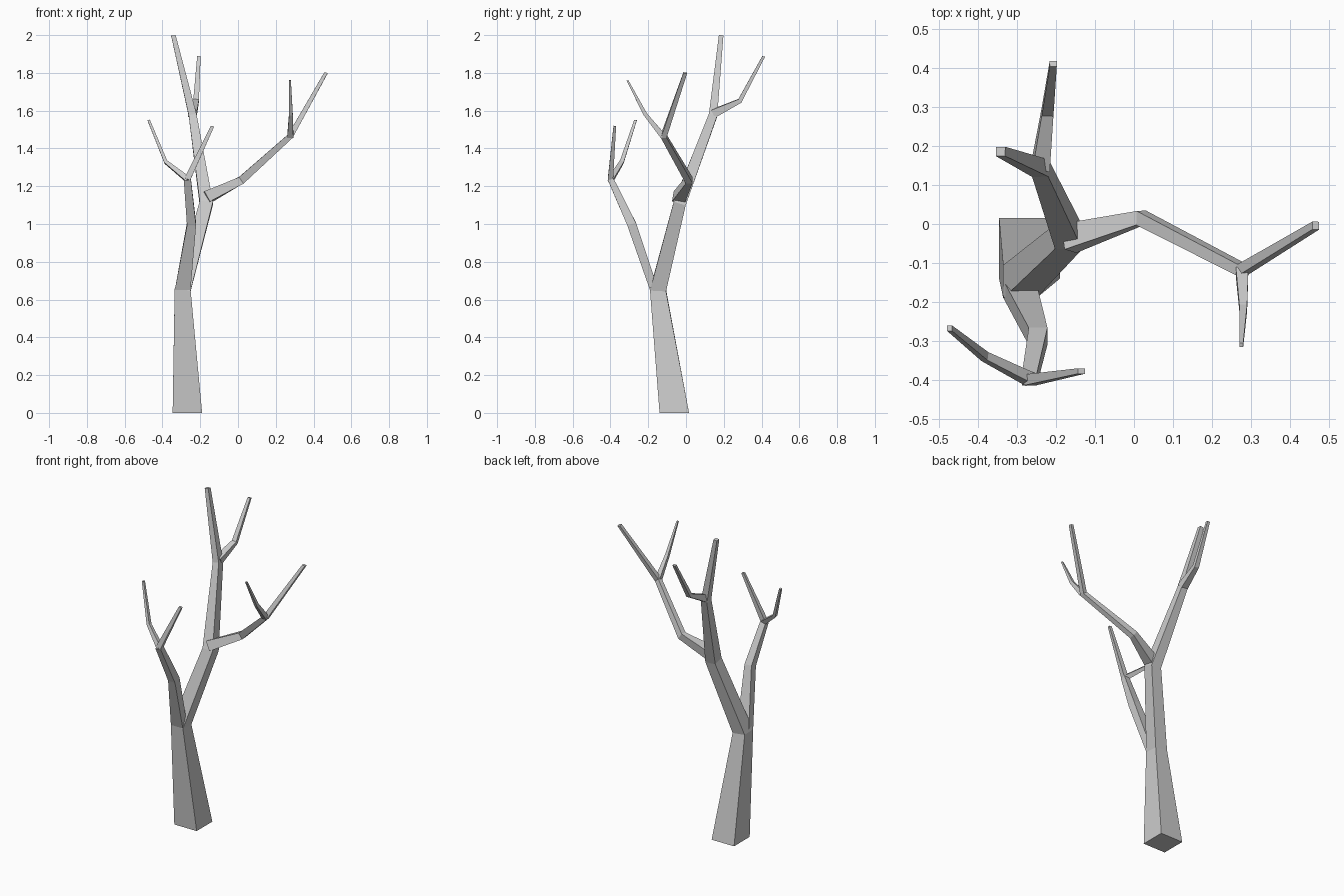
import bpy, bmesh
from mathutils import Vector

Z = Vector((0, 0, 1))


def limb(name, pts, start_dir=None):
    """Four-sided tapering limb; pts are (x, y, z, width, depth)."""
    pos = [Vector(p[:3]) for p in pts]
    segs = [(b - a).normalized() for a, b in zip(pos, pos[1:])]
    bm = bmesh.new()
    rings = []
    for i, p in enumerate(pts):
        if i == 0:
            d = start_dir or segs[0]
        elif i == len(pts) - 1:
            d = segs[-1] + Z
        else:
            d = segs[i - 1] + segs[i]
        q = Z.rotation_difference(d.normalized())
        w, h = p[3] / 2, p[4] / 2
        rings.append([bm.verts.new(pos[i] + q @ Vector((sx * w, sy * h, 0)))
                      for sx, sy in ((-1, -1), (1, -1), (1, 1), (-1, 1))])
    for a, b in zip(rings, rings[1:]):
        for k in range(4):
            n = (k + 1) % 4
            bm.faces.new((a[k], a[n], b[n], b[k]))
    bm.faces.new(rings[0][::-1])
    bm.faces.new(rings[-1])
    mesh = bpy.data.meshes.new(name)
    bm.to_mesh(mesh)
    bm.free()
    ob = bpy.data.objects.new(name, mesh)
    bpy.context.collection.objects.link(ob)
    return ob


# Trunk continuing into the tallest leader
limb("trunk", [(-.268, -.062, 0, .156, .156), (-.293, -.148, .65, .085, .085),
               (-.168, -.033, 1.11, .07, .066), (-.24, .143, 1.575, .042, .045),
               (-.342, .186, 1.998, .024, .024)], Z)
limb("leader_twig", [(-.24, .145, 1.585, .045, .045), (-.222, .285, 1.652, .03, .024),
                     (-.207, .411, 1.887, .018, .015)])

# Front limb and its two twigs
limb("front_limb", [(-.293, -.168, .65, .083, .045), (-.246, -.288, 1.0, .048, .048),
                    (-.268, -.398, 1.235, .038, .032)], Z)
limb("front_twig_left", [(-.265, -.399, 1.235, .03, .03), (-.382, -.34, 1.328, .019, .022),
                         (-.473, -.267, 1.55, .013, .014)])
limb("front_twig_right", [(-.268, -.4, 1.237, .032, .028), (-.135, -.377, 1.518, .018, .014)])

# Right limb and its twig
limb("right_limb", [(-.168, -.037, 1.138, .062, .068), (.018, .016, 1.232, .042, .036),
                    (.277, -.118, 1.465, .03, .03), (.466, -.004, 1.8, .018, .02)])
limb("right_twig", [(.277, -.122, 1.465, .032, .03), (.28, -.215, 1.58, .02, .02),
                    (.275, -.31, 1.76, .01, .01)])
